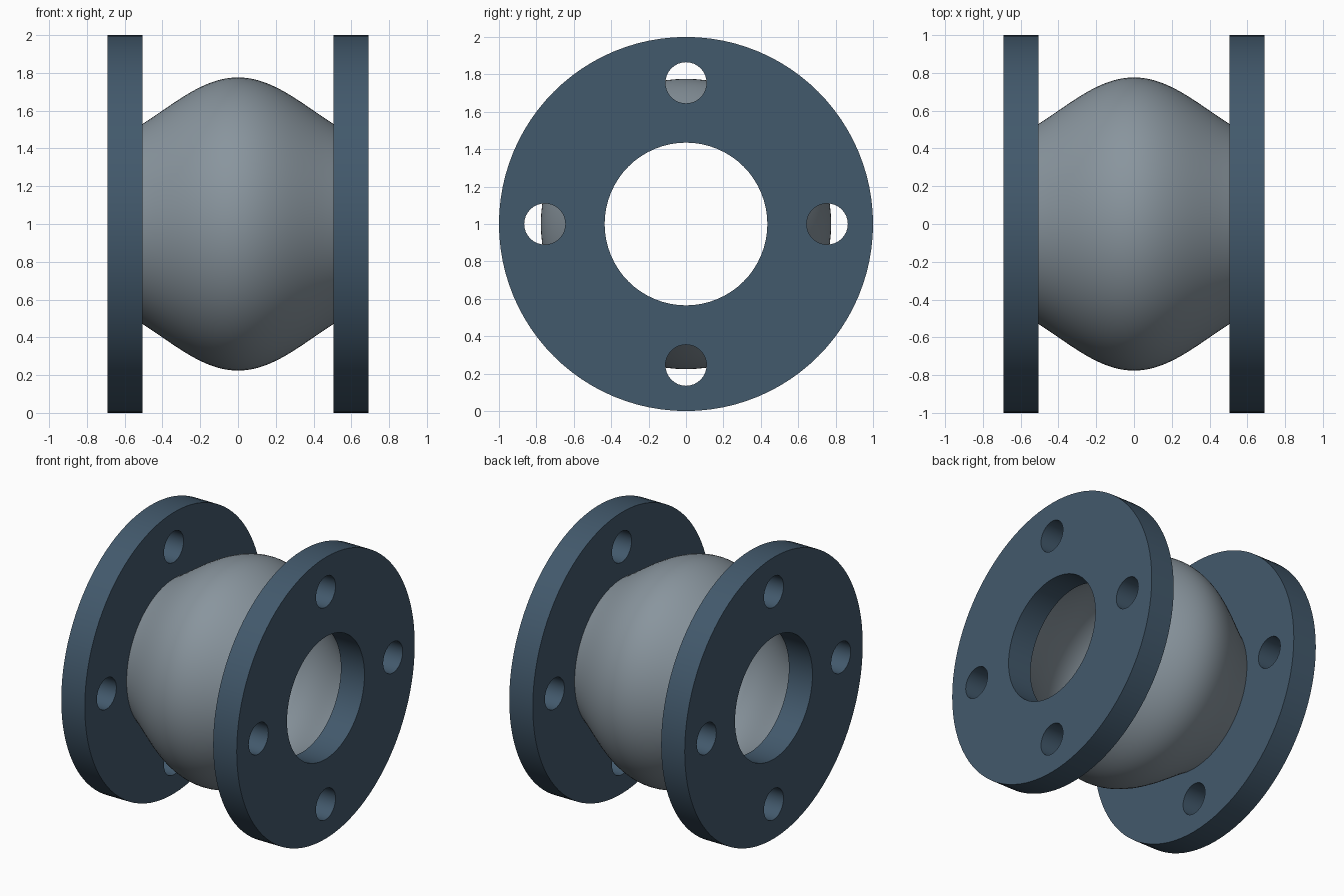
import bpy, bmesh
from math import sin, cos, pi, radians
from mathutils import Matrix

if "Cube" in bpy.data.objects:
    bpy.data.objects.remove(bpy.data.objects["Cube"])

CZ = 1.0             # height of the pipe axis
X_IN, X_OUT = 0.505, 0.69


def material(name, color):
    m = bpy.data.materials.new(name)
    m.diffuse_color = color
    m.use_nodes = True
    m.node_tree.nodes["Principled BSDF"].inputs["Base Color"].default_value = m.diffuse_color
    return m


def smooth(obj):
    bpy.ops.object.select_all(action='DESELECT')
    obj.select_set(True)
    bpy.context.view_layer.objects.active = obj
    bpy.ops.object.shade_smooth_by_angle(angle=radians(35))


def add_circle(curve, cx, cy, r, n):
    s = curve.splines.new('POLY')
    s.points.add(n - 1)
    for i, p in enumerate(s.points):
        a = 2 * pi * i / n
        p.co = (cx + r * cos(a), cy + r * sin(a), 0, 1)
    s.use_cyclic_u = True


def flange(name, x, mat):
    # Filled disc outline with bore and four bolt holes, extruded along x
    c = bpy.data.curves.new(name, 'CURVE')
    c.dimensions = '2D'
    c.fill_mode = 'BOTH'
    c.extrude = (X_OUT - X_IN) / 2
    add_circle(c, 0, 0, 1.0, 96)
    add_circle(c, 0, 0, 0.435, 64)
    for k in range(4):
        add_circle(c, 0.755 * cos(k * pi / 2), 0.755 * sin(k * pi / 2), 0.11, 32)
    o = bpy.data.objects.new(name, c)
    bpy.context.collection.objects.link(o)
    bpy.ops.object.select_all(action='DESELECT')
    o.select_set(True)
    bpy.context.view_layer.objects.active = o
    bpy.ops.object.convert(target='MESH')
    o = bpy.context.view_layer.objects.active
    o.name = name
    me = o.data
    me.transform(Matrix.Translation((x, 0, CZ)) @ Matrix.Rotation(pi / 2, 4, 'Y'))
    bm = bmesh.new()
    bm.from_mesh(me)
    bmesh.ops.remove_doubles(bm, verts=bm.verts, dist=1e-5)
    bmesh.ops.recalc_face_normals(bm, faces=bm.faces)
    bm.to_mesh(me)
    bm.free()
    me.materials.clear()
    me.materials.append(mat)
    smooth(o)


def bulge(x):
    # Outer radius of the rubber body: rounded crown easing towards the flanges
    t = x / X_IN
    quarter = cos(t * pi / 2)
    bell = (cos(pi * x / X_OUT) - cos(pi * X_IN / X_OUT)) / (1 - cos(pi * X_IN / X_OUT))
    return 0.53 + 0.246 * (quarter + bell) / 2


def body(name, mat, wall=0.09, rings=32, n=96):
    # Closed hollow profile revolved around the x axis
    xs = [X_IN * (2 * i / rings - 1) for i in range(rings + 1)]
    prof = [(x, bulge(x)) for x in xs] + [(x, bulge(x) - wall) for x in reversed(xs)]
    bm = bmesh.new()
    loops = [[bm.verts.new((x, r * cos(2 * pi * j / n), CZ + r * sin(2 * pi * j / n)))
              for j in range(n)] for x, r in prof]
    for i, a in enumerate(loops):
        b = loops[(i + 1) % len(loops)]
        for j in range(n):
            k = (j + 1) % n
            bm.faces.new((a[j], a[k], b[k], b[j]))
    bmesh.ops.recalc_face_normals(bm, faces=bm.faces)
    me = bpy.data.meshes.new(name)
    bm.to_mesh(me)
    bm.free()
    me.materials.append(mat)
    o = bpy.data.objects.new(name, me)
    bpy.context.collection.objects.link(o)
    smooth(o)


blue = material("blue_steel", (0.055, 0.10, 0.15, 1))
grey = material("grey_rubber", (0.25, 0.30, 0.34, 1))

# Two end flanges and the bulged joint body between them
for side, label in ((-1, "left"), (1, "right")):
    flange(label + "_flange", side * (X_IN + X_OUT) / 2, blue)
body("bulged_body", grey)
